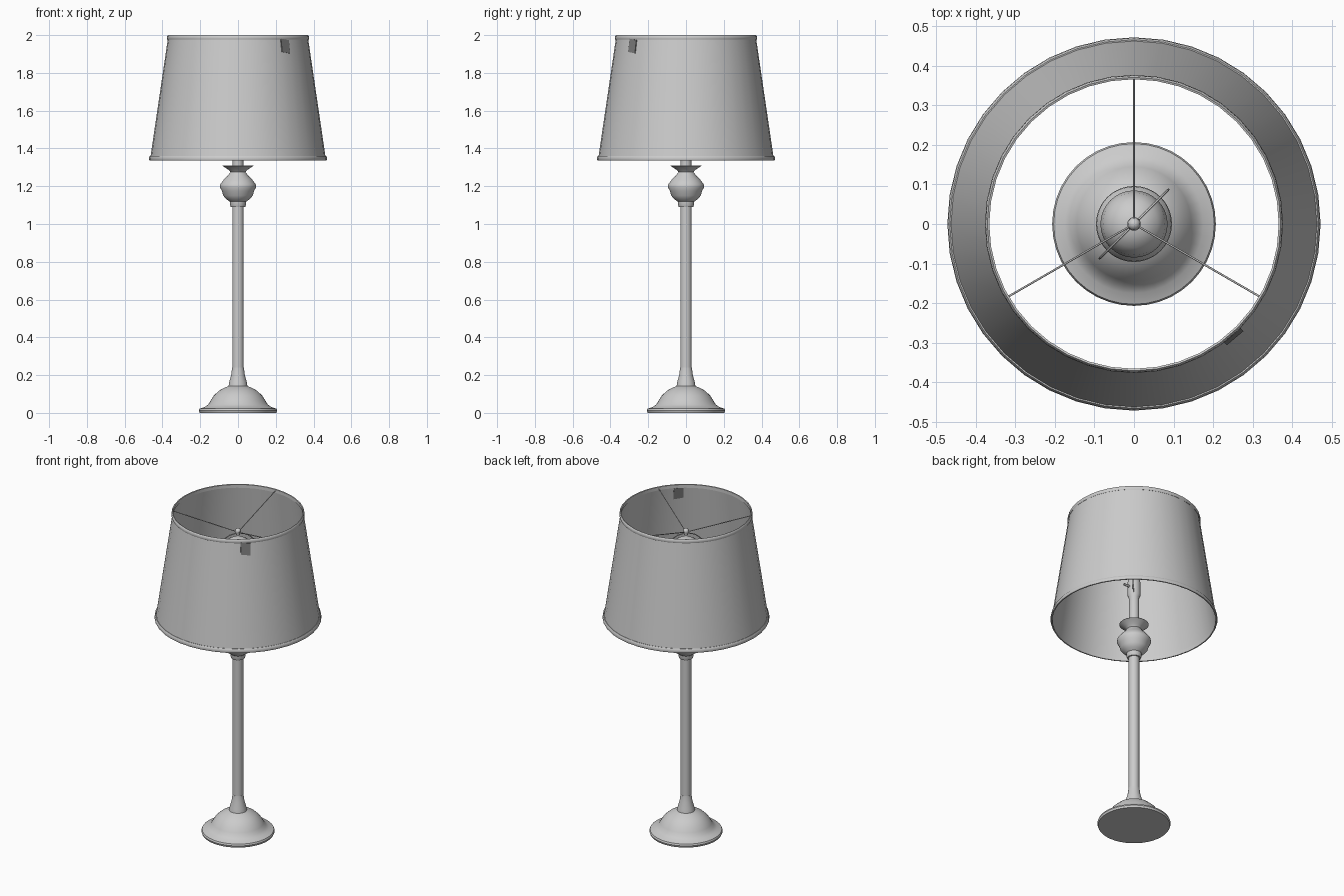
import bpy, bmesh, math
from mathutils import Vector

cube = bpy.data.objects.get("Cube")
if cube:
    bpy.data.objects.remove(cube)


def material(name, value):
    m = bpy.data.materials.new(name)
    m.use_nodes = True
    color = (value, value, value, 1)
    m.diffuse_color = color
    m.node_tree.nodes["Principled BSDF"].inputs["Base Color"].default_value = color
    return m


light_grey = material("light grey", 0.6)
dark_grey = material("dark grey", 0.2)


def finish(name, bm, mat, angle=40):
    mesh = bpy.data.meshes.new(name)
    bm.to_mesh(mesh)
    bm.free()
    ob = bpy.data.objects.new(name, mesh)
    bpy.context.collection.objects.link(ob)
    mesh.materials.append(mat)
    bpy.ops.object.select_all(action="DESELECT")
    ob.select_set(True)
    bpy.context.view_layer.objects.active = ob
    bpy.ops.object.shade_smooth_by_angle(angle=math.radians(angle))
    return ob


def lathe(name, profile, steps=40, closed=False):
    """Spin a (radius, height) profile round the z axis."""
    bm = bmesh.new()
    verts = [bm.verts.new((r, 0, z)) for r, z in profile]
    pairs = list(zip(verts, verts[1:]))
    if closed:
        pairs.append((verts[-1], verts[0]))
    edges = [bm.edges.new(p) for p in pairs]
    bmesh.ops.spin(bm, geom=verts + edges, cent=(0, 0, 0), axis=(0, 0, 1),
                   angle=math.tau, steps=steps)
    bmesh.ops.remove_doubles(bm, verts=bm.verts, dist=0.0005)
    bmesh.ops.recalc_face_normals(bm, faces=bm.faces)
    return finish(name, bm, light_grey)


def wire(name, points, radius, smooth=False):
    """Round wire through a few points."""
    curve = bpy.data.curves.new(name, "CURVE")
    curve.dimensions = "3D"
    curve.bevel_depth = radius
    curve.bevel_resolution = 1
    curve.use_fill_caps = True
    spline = curve.splines.new("BEZIER")
    spline.bezier_points.add(len(points) - 1)
    for bp, p in zip(spline.bezier_points, points):
        bp.co = p
        bp.handle_left_type = bp.handle_right_type = "AUTO" if smooth else "VECTOR"
    spline.resolution_u = 8 if smooth else 1
    ob = bpy.data.objects.new(name, curve)
    bpy.context.collection.objects.link(ob)
    curve.materials.append(light_grey)
    return ob


# Foot and stem
lathe("base", [(0, 0), (0.203, 0), (0.207, 0.012), (0.203, 0.022), (0.175, 0.032),
               (0.157, 0.045), (0.145, 0.065), (0.128, 0.092), (0.1, 0.118),
               (0.07, 0.134), (0.05, 0.142), (0.046, 0.165), (0.036, 0.2),
               (0.031, 0.24), (0, 0.24)])
lathe("stem", [(0.03, 0.22), (0.03, 1.1)], 24)

# Turned ornament at the neck
lathe("neck_bulb", [(0, 1.09), (0.038, 1.09), (0.042, 1.1), (0.043, 1.118),
                    (0.06, 1.13), (0.078, 1.15), (0.085, 1.175), (0.096, 1.195),
                    (0.094, 1.21), (0.075, 1.235), (0.055, 1.255), (0.044, 1.27),
                    (0.04, 1.275), (0.05, 1.287), (0.083, 1.308), (0.08, 1.311),
                    (0.045, 1.303), (0.03, 1.303), (0, 1.303)])

# Socket, switch and light bulb inside the shade
lathe("socket", [(0.029, 1.3), (0.029, 1.48), (0.037, 1.5), (0.037, 1.58),
                 (0.03, 1.61), (0, 1.61)], 24)
wire("switch", [(0, 0, 1.545), (0.075, 0, 1.545)], 0.007)
lathe("light_bulb", [(0.028, 1.6), (0.032, 1.63), (0.06, 1.68), (0.08, 1.72),
                     (0.085, 1.755), (0.078, 1.79), (0.06, 1.818),
                     (0.03, 1.836), (0, 1.84)], 32)

# Harp loop around the bulb, with finial on top
half = [(0.036, 1.5), (0.09, 1.58), (0.122, 1.7), (0.1, 1.81)]
c = math.sqrt(0.5)
loop = [(r * c, r * c, z) for r, z in half] + [(0, 0, 1.865)]
loop += [(-r * c, -r * c, z) for r, z in reversed(half)]
wire("harp", loop, 0.003, True)
lathe("finial", [(0, 1.855), (0.012, 1.857), (0.012, 1.866), (0.017, 1.876),
                 (0.015, 1.887), (0.008, 1.894), (0, 1.896)], 16)

# Three arms holding the shade
for i, deg in enumerate((90, 210, 330)):
    a = math.radians(deg)
    wire(f"shade_arm_{i + 1}",
         [(0, 0, 1.872), (0.371 * math.cos(a), 0.371 * math.sin(a), 1.99)], 0.0025)

# Shade shell and its rolled trims
lathe("shade", [(0.465, 1.345), (0.37, 1.99), (0.367, 1.99), (0.462, 1.345)], 40, True)
lathe("top_trim", [(0.374, 1.976), (0.377, 1.982), (0.375, 1.995), (0.371, 2.0),
                   (0.366, 1.998), (0.366, 1.978)], 40, True)
lathe("bottom_trim", [(0.466, 1.361), (0.47, 1.355), (0.472, 1.342), (0.469, 1.336),
                      (0.462, 1.336), (0.46, 1.36)], 40, True)

# Small label plate near the top of the shade, showing on both sides
bm = bmesh.new()
bmesh.ops.create_cube(bm, size=1)
a = math.radians(-48.5)
out, side = Vector((math.cos(a), math.sin(a), 0)), Vector((-math.sin(a), math.cos(a), 0))
for v in bm.verts:
    s, t, h = v.co
    z = 1.942 + h * 0.07 - s * 0.008
    radius = 0.37 + (1.99 - z) * 0.147
    v.co = out * (radius - 0.001 + t * 0.009) + side * s * 0.055 + Vector((0, 0, z))
bmesh.ops.recalc_face_normals(bm, faces=bm.faces)
finish("shade_label", bm, dark_grey, 20)
